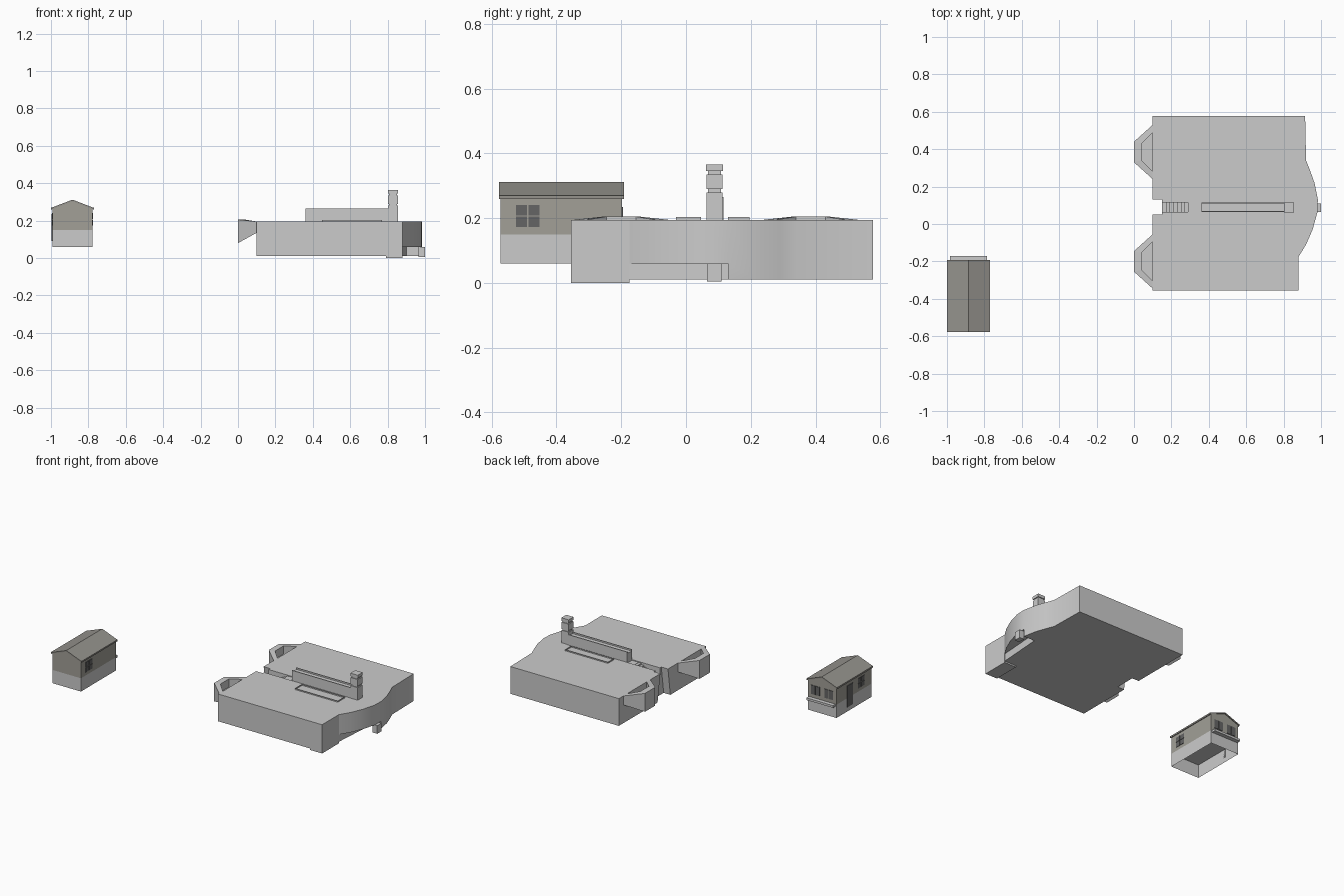
import bpy, bmesh
from mathutils import Vector

cube = bpy.data.objects.get("Cube")
if cube:
    bpy.data.objects.remove(cube, do_unlink=True)


def material(name, rgb):
    m = bpy.data.materials.new(name)
    m.use_nodes = True
    m.diffuse_color = (*rgb, 1)
    m.node_tree.nodes["Principled BSDF"].inputs["Base Color"].default_value = (*rgb, 1)
    return m


STONE = material("pale stone", (.6, .6, .6))
WALL = material("warm grey wall", (.36, .35, .31))
ROOF = material("grey roof", (.30, .29, .265))
GLASS = material("dark pane", (.13, .13, .13))


def finish(name, bm, mat):
    bmesh.ops.recalc_face_normals(bm, faces=bm.faces)
    mesh = bpy.data.meshes.new(name)
    bm.to_mesh(mesh)
    bm.free()
    mesh.materials.append(mat)
    ob = bpy.data.objects.new(name, mesh)
    bpy.context.collection.objects.link(ob)
    return ob


def prism(name, pts, axis, lo, hi, mat=STONE, open_bottom=False):
    """Extrude a 2D outline along an axis."""
    place = {"x": lambda a, b, t: (t, a, b), "y": lambda a, b, t: (a, t, b),
             "z": lambda a, b, t: (a, b, t)}[axis]
    bm = bmesh.new()
    rings = [[bm.verts.new(place(a, b, t)) for a, b in pts] for t in (lo, hi)]
    for ring in rings:
        bm.faces.new(ring)
    for i in range(len(pts)):
        j = (i + 1) % len(pts)
        bm.faces.new((rings[0][i], rings[0][j], rings[1][j], rings[1][i]))
    bmesh.ops.recalc_face_normals(bm, faces=bm.faces)
    if open_bottom:
        down = [f for f in bm.faces if f.normal.z < -.9]
        bmesh.ops.delete(bm, geom=down, context="FACES")
        bm.normal_update()
        # keep outward normals on the open shell
        mesh = bpy.data.meshes.new(name)
        bm.to_mesh(mesh)
        bm.free()
        mesh.materials.append(mat)
        ob = bpy.data.objects.new(name, mesh)
        bpy.context.collection.objects.link(ob)
        return ob
    return finish(name, bm, mat)


def box(name, x, y, z, mat=STONE, open_bottom=False):
    pts = [(x[0], y[0]), (x[1], y[0]), (x[1], y[1]), (x[0], y[1])]
    return prism(name, pts, "z", *z, mat, open_bottom)


def cut(ob, cutter):
    mod = ob.modifiers.new("cut", "BOOLEAN")
    mod.operation, mod.solver, mod.object = "DIFFERENCE", "EXACT", cutter
    bpy.context.view_layer.objects.active = ob
    bpy.ops.object.modifier_apply(modifier=mod.name)
    bpy.data.objects.remove(cutter, do_unlink=True)


def smooth(ob):
    bpy.ops.object.select_all(action="DESELECT")
    ob.select_set(True)
    bpy.context.view_layer.objects.active = ob
    bpy.ops.object.shade_smooth_by_angle(angle=.5)


# Terrace block with the bulging river side
outline = [(.1, -.355), (.88, -.355), (.88, -.175), (.92, -.11), (.955, -.03),
           (.98, .06), (.983, .13), (.965, .22), (.94, .29), (.92, .34),
           (.915, .577), (.1, .577)]
terrace = prism("terrace", outline, "z", .01, .195)
cut(terrace, prism("undercut", [(.879, -.175), (1.1, -.175), (1.1, .13), (.90, .13)],
                   "z", -.1, .06))
cut(terrace, box("stair_slot", (.0, .36), (.065, .115), (.1, .3)))
cut(terrace, prism("wall_gap", [(.01, -.1), (.18, -.1), (.115, .3), (.065, .3)],
                   "x", .0, .15))
smooth(terrace)
box("corner_footing", (.79, .88), (-.355, -.175), (0, .03))
box("river_post", (.965, 1.0), (.065, .11), (.005, .06))

# Steps in the slot
STEPS = 8
for i in range(STEPS):
    x = .15 + i * .02
    box("step", (x, x + .02), (.065, .115), (.09, .125 + i * .009))
box("landing", (.31, .37), (.065, .115), (.09, .19))

# Parapet with a sunken top and its pillar
box("parapet", (.36, .81), (.068, .112), (.19, .255))
for y in (.064, .110):
    box("parapet_edge", (.36, .81), (y, y + .006), (.19, .265))
for z0, z1, grow in ((.19, .28, 0), (.28, .29, -.005), (.29, .335, 0),
                     (.335, .345, -.005), (.345, .365, .001)):
    box("pillar", (.802 - grow, .855 + grow), (.063 - grow, .113 + grow), (z0, z1))

# Low kerbs on both sides of the parapet
for near, far in ((.045, -.03), (.13, .195)):
    lo, hi = min(near, far), max(near, far)
    box("kerb", (.45, .77), (far - .001, far + .001), (.195, .203))
    box("kerb", (.45, .77), (near - .001, near + .001), (.195, .203))
    for x in (.45, .77):
        box("kerb", (x - .001, x + .001), (lo, hi), (.195, .203))


# Hanging bays: hollow half octagons with a sloping underside
def bay(name, cy):
    outer = [(.1, -.145), (0, -.055), (0, .055), (.1, .145)]
    inner = [(.1, -.105), (.04, -.045), (.04, .045), (.1, .105)]
    bm = bmesh.new()

    def row(pts, z_wall, z_lip):
        return [bm.verts.new((x, cy + y, z_wall if x > .09 else z_lip)) for x, y in pts]

    bottom = row(outer, .135, .08)
    top = row(outer, .195, .205)
    rim = row(inner, .195, .205)
    floor = row(inner, .15, .15)
    for a, b in ((bottom, top), (top, rim), (rim, floor)):
        for i in range(3):
            bm.faces.new((a[i], a[i + 1], b[i + 1], b[i]))
    bm.faces.new(bottom)
    bm.faces.new(floor)
    return finish(name, bm, STONE)


for cy in (.385, -.20):
    bay("bay", cy)

# House: open stone base, gabled walls and roof
X0, X1, Y0, Y1, XM = -.992, -.778, -.573, -.197, -.885
box("house_base", (X0, X1), (Y0, Y1), (.06, .15), STONE, True)
gable = [(X0, .15), (X1, .15), (X1, .265), (XM, .305), (X0, .265)]
prism("house_walls", gable, "y", Y0, Y1, WALL, True)
roof = [(-1, .268), (XM, .312), (-.77, .268), (-.77, .259), (XM, .303), (-1, .259)]
prism("house_roof", roof, "y", -.578, -.192, ROOF)
for x in (-1, -.775):
    box("gutter", (x, x + .006), (-.578, -.192), (.26, .27), ROOF)
box("back_ledge", (-.985, -.785), (-.197, -.17), (.137, .152))


# Window panes as thin plates on the house walls
def panes(side, centre, width, z, rows, cols, gap=.004):
    w = (width - gap * (cols - 1)) / cols
    h = (z[1] - z[0] - gap * (rows - 1)) / rows
    for r in range(rows):
        for c in range(cols):
            a = centre - width / 2 + c * (w + gap)
            zz = z[0] + r * (h + gap)
            span = (a, a + w)
            if side == "back":
                box("pane", span, (Y1, Y1 + .003), (zz, zz + h), GLASS)
            else:
                edge = X1 if side == "left" else X0 - .003
                box("pane", (edge, edge + .003), span, (zz, zz + h), GLASS)


panes("left", -.489, .072, (.173, .24), 2, 2)
panes("back", -.935, .065, (.175, .235), 1, 2)
panes("back", -.835, .065, (.175, .235), 1, 2)
panes("right", -.46, .07, (.173, .24), 2, 2)
box("door", (X0 - .004, X0), (-.37, -.31), (.09, .235), GLASS)
